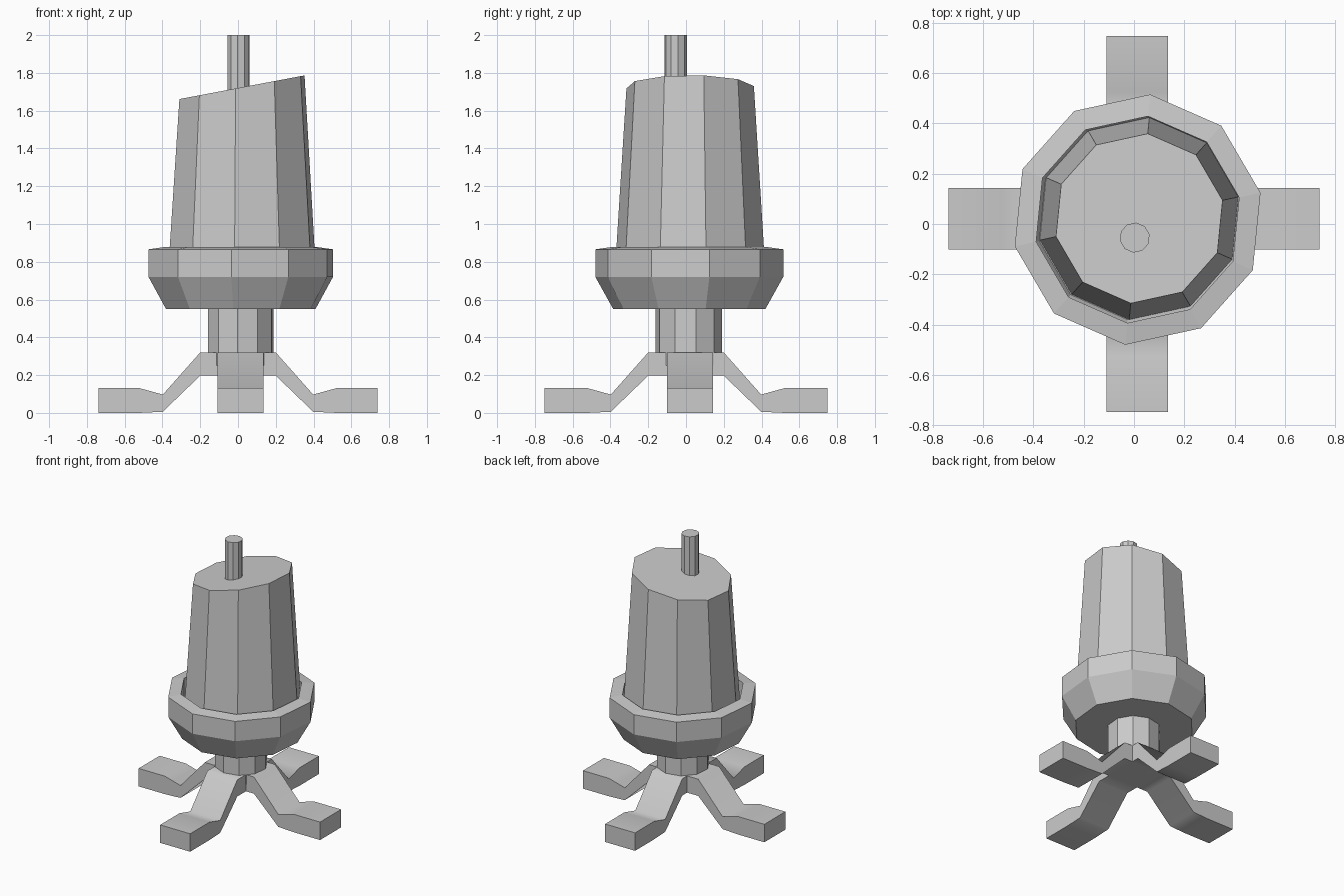
import bpy, bmesh, math

if "Cube" in bpy.data.objects:
    bpy.data.objects.remove(bpy.data.objects["Cube"])

SIDES = 10


def finish(name, bm):
    bmesh.ops.remove_doubles(bm, verts=bm.verts[:], dist=1e-5)
    bmesh.ops.recalc_face_normals(bm, faces=bm.faces[:])
    me = bpy.data.meshes.new(name)
    bm.to_mesh(me)
    bm.free()
    ob = bpy.data.objects.new(name, me)
    bpy.context.collection.objects.link(ob)
    return ob


def turned(name, centre, profile, tilt=0.0):
    """Ten-sided lathe of (radius, z) points; tilt slopes the last ring along x."""
    bm = bmesh.new()
    rings = []
    for k, (r, z) in enumerate(profile):
        slope = tilt if k == len(profile) - 1 else 0.0
        ring = []
        for i in range(SIDES):
            a = math.radians(84.3) + 2 * math.pi * i / SIDES
            x, y = r * math.cos(a), r * math.sin(a)
            ring.append(bm.verts.new((centre[0] + x, centre[1] + y, z + slope * x)))
        rings.append(ring)
    for lo, hi in zip(rings, rings[1:]):
        for i in range(SIDES):
            j = (i + 1) % SIDES
            bm.faces.new((lo[i], lo[j], hi[j], hi[i]))
    bm.faces.new(rings[0])
    bm.faces.new(rings[-1])
    return finish(name, bm)


def cross_stand(name, centre, half, reach, profile):
    """Four bent legs joined by a square hub; profile is (distance, top, bottom)."""
    bm = bmesh.new()
    hub_top, hub_bottom = profile[0][1:]
    # hub top and underside
    corners = [(-1, -1), (1, -1), (1, 1), (-1, 1)]
    for z in (hub_top, hub_bottom):
        bm.faces.new([bm.verts.new((centre[0] + half * u, centre[1] + half * v, z))
                      for u, v in corners])
    # legs
    for axis in (0, 1):
        for sign in (-1, 1):
            steps = [(sign * centre[axis] + half, hub_top, hub_bottom)]
            steps += profile + [(reach[axis],) + profile[-1][1:]]
            sections = []
            for d, top, bottom in steps:
                sec = []
                for w, z in ((-half, bottom), (half, bottom), (half, top), (-half, top)):
                    p = [0, 0, z]
                    p[axis] = sign * d
                    p[1 - axis] = centre[1 - axis] + w
                    sec.append(bm.verts.new(p))
                sections.append(sec)
            for a, b in zip(sections, sections[1:]):
                for i in range(4):
                    j = (i + 1) % 4
                    bm.faces.new((a[i], a[j], b[j], b[i]))
            bm.faces.new(sections[-1])
    return finish(name, bm)


# Crossed feet
stand = cross_stand("leg_stand", (0.0125, 0.0215), 0.122, (0.738, 0.748),
                    [(0.20, 0.32, 0.197), (0.398, 0.097, 0.006), (0.525, 0.132, 0.0)])
bpy.context.view_layer.objects.active = stand
stand.select_set(True)
bpy.ops.object.shade_smooth_by_angle(angle=math.radians(66))
stand.select_set(False)

# Neck between stand and bowl
turned("neck", (0.0145, 0.0145), [(0.178, 0.25), (0.178, 0.57)])

# Hollow bowl with a raised inner lip
turned("bowl", (0.0145, 0.0175),
       [(0.405, 0.55), (0.50, 0.72), (0.50, 0.866), (0.413, 0.878), (0.413, 0.72), (0.40, 0.69)])

# Candle with slanted top
turned("candle_body", (0.021, 0.022), [(0.404, 0.69), (0.339, 1.724)], tilt=0.189)

# Wick
turned("wick", (0.003, -0.054), [(0.06, 1.62), (0.06, 2.0)])
